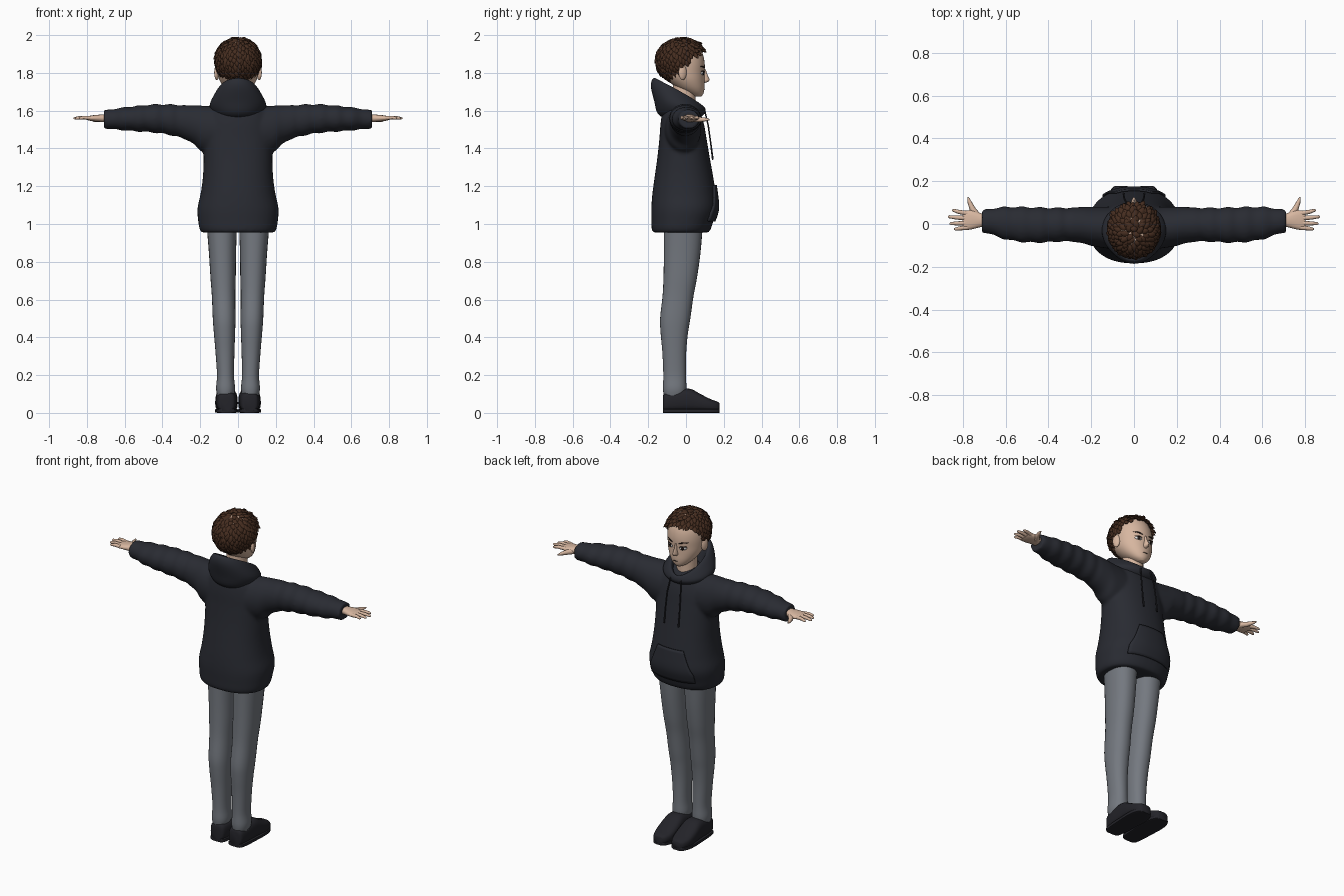
import bpy, bmesh, math, random
from mathutils import Vector, Matrix

random.seed(4)
if "Cube" in bpy.data.objects:
    bpy.data.objects.remove(bpy.data.objects["Cube"])
X, Y, Z = Vector((1, 0, 0)), Vector((0, 1, 0)), Vector((0, 0, 1))


def material(name, *rgb):
    m = bpy.data.materials.new(name)
    m.use_nodes = True
    m.diffuse_color = (*rgb, 1)
    m.node_tree.nodes["Principled BSDF"].inputs["Base Color"].default_value = (*rgb, 1)
    return m


skin = material("skin", .68, .47, .35)
brown = material("hair brown", .06, .026, .014)
navy = material("dark navy cloth", .022, .024, .032)
grey = material("grey trouser cloth", .175, .19, .215)
black = material("shoe black", .017, .017, .022)
white = material("eye white", .8, .8, .8)
dark = material("dark feature", .02, .012, .01)


def finish(name, bm, mat, mirror=False, angle=50):
    bmesh.ops.recalc_face_normals(bm, faces=bm.faces)
    me = bpy.data.meshes.new(name)
    bm.to_mesh(me)
    bm.free()
    me.materials.append(mat)
    me.polygons.foreach_set("use_smooth", [True] * len(me.polygons))
    me.set_sharp_from_angle(angle=math.radians(angle))
    ob = bpy.data.objects.new(name, me)
    bpy.context.collection.objects.link(ob)
    if mirror:
        ob.modifiers.new("Mirror", 'MIRROR').use_clip = False
    return ob


def resample(keys, n=4):
    # Catmull-Rom smoothing of a short list of key sections
    out = []
    for i in range(len(keys) - 1):
        a, b, c, d = (keys[max(0, min(len(keys) - 1, i + k))] for k in (-1, 0, 1, 2))
        for s in range(n):
            t = s / n
            out.append([q + .5 * t * (r - p + t * (2 * p - 5 * q + 4 * r - w + t * (3 * (q - r) + w - p)))
                        for p, q, r, w in zip(a, b, c, d)])
    return out + [list(keys[-1])]


def loft(bm, rings, sides=24, power=1.0):
    # each ring is (centre, half axis u, half axis v)
    def bend(c):
        return math.copysign(abs(c) ** power, c)
    rows = []
    for c, u, v in rings:
        angles = [2 * math.pi * k / sides for k in range(sides)]
        rows.append([bm.verts.new(c + u * bend(math.cos(a)) + v * bend(math.sin(a))) for a in angles])
    for r, s in zip(rows, rows[1:]):
        for k in range(sides):
            j = (k + 1) % sides
            bm.faces.new((r[k], r[j], s[j], s[k]))
    bm.faces.new(rows[0])
    bm.faces.new(rows[-1])


def upright(keys, cx=0):
    return [(Vector((cx, y, z)), X * rx, Y * ry) for z, y, rx, ry in keys]


def limb(bm, points, radii, sides=10):
    pts = [Vector(p) for p in points]
    rings = []
    for i, (p, r) in enumerate(zip(pts, radii)):
        d = (pts[min(i + 1, len(pts) - 1)] - pts[max(i - 1, 0)]).normalized()
        u = d.cross(Z if abs(d.z) < .8 else X).normalized()
        rings.append((p, u * r, u.cross(d) * r))
    loft(bm, rings, sides)


def surface(keys, x, z, power=1.0):
    # front (+y) of an upright loft at a given x and z
    for a, b in zip(keys, keys[1:]):
        if a[0] <= z <= b[0]:
            t = (z - a[0]) / (b[0] - a[0])
            _, cy, rx, ry = (p + t * (q - p) for p, q in zip(a, b))
            return cy + ry * max(0, 1 - abs(x / rx) ** (2 / power)) ** (power / 2)
    return 0


# Hoodie: torso and sleeves fused into one soft surface
torso = resample([(.955, -.028, .192, .148), (.975, -.025, .204, .157), (1.01, -.02, .210, .163),
                  (1.08, -.01, .215, .174), (1.16, -.01, .198, .168), (1.25, -.011, .186, .155),
                  (1.35, -.013, .182, .139), (1.45, -.016, .182, .125), (1.53, -.02, .175, .115),
                  (1.59, -.025, .155, .1), (1.63, -.03, .11, .08), (1.65, -.03, .06, .05)])
sleeve = resample([(.08, -.02, 1.49, .10, .13), (.19, -.012, 1.505, .093, .122), (.24, -.005, 1.528, .085, .1),
                   (.33, -.003, 1.548, .079, .084), (.43, -.005, 1.558, .082, .076), (.53, -.002, 1.558, .082, .068),
                   (.62, .006, 1.556, .073, .059), (.67, .012, 1.555, .06, .053), (.71, .014, 1.553, .056, .051)], 8)
bm = bmesh.new()
loft(bm, upright(torso), 40, .88)
for side in (-1, 1):
    rings = []
    for x, y, z, ry, rz in sleeve:
        fold = 1 + .045 * math.sin(x * 75) * (.3 < x < .66)
        rings.append((Vector((side * x, y, z)), Y * ry * fold, Z * rz * fold))
    loft(bm, rings, 28)
hoodie = finish("hoodie", bm, navy)
remesh = hoodie.modifiers.new("Fuse", 'REMESH')
remesh.mode, remesh.voxel_size, remesh.use_smooth_shade = 'VOXEL', .01, True
smooth = hoodie.modifiers.new("Soften", 'SMOOTH')
smooth.factor, smooth.iterations = .5, 4

# Hood lying open behind the neck: rows of (half width, back y, front y, back z, front z)
rows = resample([(.08, -.1, .06, 1.55, 1.56), (.125, -.15, .09, 1.585, 1.575), (.15, -.168, .104, 1.65, 1.595),
                 (.125, -.186, .1, 1.73, 1.615), (.1, -.172, .088, 1.772, 1.622), (.086, -.14, .074, 1.75, 1.61),
                 (.07, -.09, .06, 1.65, 1.585)])
bm = bmesh.new()
grid = []
for hw, yb, yf, zb, zf in rows:
    ring = []
    for k in range(40):
        a = 2 * math.pi * k / 40
        w = (1 + math.cos(a)) / 2
        ring.append(bm.verts.new((hw * math.sin(a), yf + (yb - yf) * w, zf + (zb - zf) * w ** .8)))
    grid.append(ring)
for r, s in zip(grid, grid[1:]):
    for k in range(40):
        bm.faces.new((r[k], r[k - 1], s[k - 1], s[k]))
finish("hood", bm, navy, angle=70)

# Front pocket following the torso
bm = bmesh.new()
grid = []
for i in range(13):
    z = 1.015 + .19 * i / 12
    hw = .145 if z < 1.07 else .145 - .06 * ((z - 1.07) / .135) ** .8
    grid.append([bm.verts.new((hw * k / 8, surface(torso, hw * k / 8, z, .88) + .007, z)) for k in range(-8, 9)])
for r, s in zip(grid, grid[1:]):
    for k in range(16):
        bm.faces.new((r[k], r[k + 1], s[k + 1], s[k]))
pocket = finish("front_pocket", bm, navy)
solid = pocket.modifiers.new("Thickness", 'SOLIDIFY')
solid.thickness, solid.offset = .009, 0

# Drawstrings
bm = bmesh.new()
limb(bm, [(.035, .098, 1.605), (.045, .118, 1.52), (.048, .132, 1.42), (.048, .142, 1.34)],
     [.004, .004, .004, .005], 8)
finish("drawstrings", bm, black, True)

# Trousers
leg = resample([(.09, -.06, .043, .057), (.13, -.06, .05, .062), (.2, -.06, .045, .06), (.32, -.062, .05, .063),
                (.42, -.062, .056, .072), (.5, -.057, .06, .08), (.62, -.042, .062, .082), (.72, -.03, .067, .089),
                (.85, -.02, .072, .097), (.99, -.014, .08, .103)])
bm = bmesh.new()
loft(bm, [(Vector((.066 + .02 * max(0, (z - .2)) / .8, y, z)), X * rx, Y * ry) for z, y, rx, ry in leg], 28, .9)
finish("trouser_legs", bm, grey, True)

# Shoes and soles: sections of (y, half width, height)
shoe = resample([(-.122, .03, .09), (-.11, .045, .108), (-.06, .053, .118), (-.01, .056, .128), (.03, .058, .125),
                 (.08, .06, .098), (.13, .056, .073), (.165, .042, .06), (.178, .026, .05)])
bm = bmesh.new()
loft(bm, [(Vector((.061, y, h / 2 + .003)), X * w, Z * (h / 2 - .003)) for y, w, h in shoe], 24, .7)
finish("shoes", bm, black, True)
bm = bmesh.new()
loft(bm, [(Vector((.061, y, .011)), X * (w + .002), Z * .011) for y, w, h in shoe], 16, .35)
finish("soles", bm, black, True, 40)

# Hands with four fingers and a thumb
bm = bmesh.new()
palm = resample([(.68, .018, .03, .02), (.715, .018, .032, .02), (.755, .02, .044, .017),
                 (.785, .017, .045, .013), (.802, .015, .038, .008)])
loft(bm, [(Vector((x, y, 1.56)), Y * ry, Z * rz) for x, y, ry, rz in palm], 16, .85)
for y0, x1, y1 in ((.05, .85, .064), (.027, .87, .034), (.004, .862, .002), (-.017, .842, -.024)):
    mid = (.55 * x1 + .45 * .785, (y0 + y1) / 2, 1.564)
    limb(bm, [(.78, y0, 1.561), mid, (x1 - .006, y1, 1.56), (x1, y1, 1.559)], [.011, .0095, .007, .003])
limb(bm, [(.73, .035, 1.555), (.755, .07, 1.553), (.768, .1, 1.553), (.776, .124, 1.553)],
     [.017, .014, .01, .004])
finish("hands", bm, skin, True)

# Head, nose, neck and ears
skull = resample([(1.675, .06, .018, .02), (1.69, .05, .044, .042), (1.72, .025, .074, .073),
                  (1.76, .002, .097, .096), (1.8, -.013, .107, .111), (1.85, -.02, .111, .119),
                  (1.9, -.025, .106, .114), (1.95, -.025, .082, .088), (1.975, -.025, .045, .05)])
bm = bmesh.new()
loft(bm, upright(skull), 32)
loft(bm, upright([(1.745, .088, .006, .01), (1.755, .094, .015, .026), (1.765, .095, .013, .031),
                  (1.785, .092, .008, .024), (1.82, .088, .006, .015)]), 12)
loft(bm, upright([(1.56, -.015, .066, .066), (1.62, -.01, .056, .06), (1.74, -.01, .056, .06)]), 24)
finish("head_and_neck", bm, skin, angle=70)
bm = bmesh.new()
tilt = Matrix.Translation((.112, -.018, 1.802)) @ Matrix.Rotation(math.radians(22), 4, 'Z')
bmesh.ops.create_uvsphere(bm, u_segments=14, v_segments=10, radius=1,
                          matrix=tilt @ Matrix.Diagonal((.012, .023, .04, 1)))
finish("ears", bm, skin, True)


# Painted face details
def plate(name, cx, cz, w, h, offset, mat, slope=0, lift=0, mirror=True):
    bm = bmesh.new()
    pts = []
    for k in range(14):
        a = 2 * math.pi * k / 14
        dx = w * math.cos(a)
        dz = h * math.sin(a) + slope * dx + lift * (1 - (dx / w) ** 2)
        pts.append((cx + dx, surface(skull, cx + dx, cz + dz) + offset, cz + dz))
    bm.faces.new([bm.verts.new(p) for p in pts])
    solid = finish(name, bm, mat, mirror).modifiers.new("Thickness", 'SOLIDIFY')
    solid.thickness, solid.offset = .002, 0


plate("eye_whites", .043, 1.797, .019, .009, .002, white, .1)
plate("irises", .042, 1.797, .008, .0095, .0035, dark)
plate("upper_lashes", .044, 1.805, .022, .0025, .004, dark, .08, .004)
plate("eyebrows", .045, 1.829, .025, .0035, .003, dark, .2, .003)
plate("mouth", 0, 1.714, .018, .0015, .003, dark, mirror=False)

# Hair: a cap covered with overlapping tapered locks
centre, radii = Vector((0, -.025, 1.865)), Vector((.113, .125, .112))


def has_hair(p):
    edge = 1.77 if p.y < -.04 else 1.835 + .085 * min(1, max(0, (p.y + .02) / .09))
    return p.z > edge


bm = bmesh.new()
bmesh.ops.create_uvsphere(bm, u_segments=32, v_segments=20, radius=1,
                          matrix=Matrix.Translation(centre) @ Matrix.Diagonal((*radii, 1)))
bmesh.ops.delete(bm, geom=[v for v in bm.verts if not has_hair(v.co)], context='VERTS')
finish("hair_cap", bm, brown)

bm = bmesh.new()
crown = Vector((0, -.06, 2.0))
count = 420
for i in range(count):
    h = 1 - 2 * (i + .5) / count
    a = i * math.pi * (3 - math.sqrt(5))
    n = Vector((math.sqrt(1 - h * h) * math.cos(a), math.sqrt(1 - h * h) * math.sin(a), h))
    p = centre + Vector([q * r for q, r in zip(n, radii)])
    if not has_hair(p):
        continue
    flow = p - crown + Vector((random.uniform(-.05, .05), random.uniform(-.04, .04), -.03))
    quiff = p.y > .03 and p.z > 1.9
    d = (flow - n * flow.dot(n)).normalized()
    d = (d + n * (random.uniform(.3, .6) if quiff else random.uniform(.05, .3))).normalized()
    w = n.cross(d).normalized()
    up = d.cross(w)
    size = random.uniform(.036, .052)
    loft(bm, [(p + d * size * (s - .25) + n * .004, w * r, up * r * .6)
              for s, r in ((0, .004), (.25, .013), (.55, .014), (.8, .009), (1, .001))], 6)
finish("hair_locks", bm, brown, angle=60)
